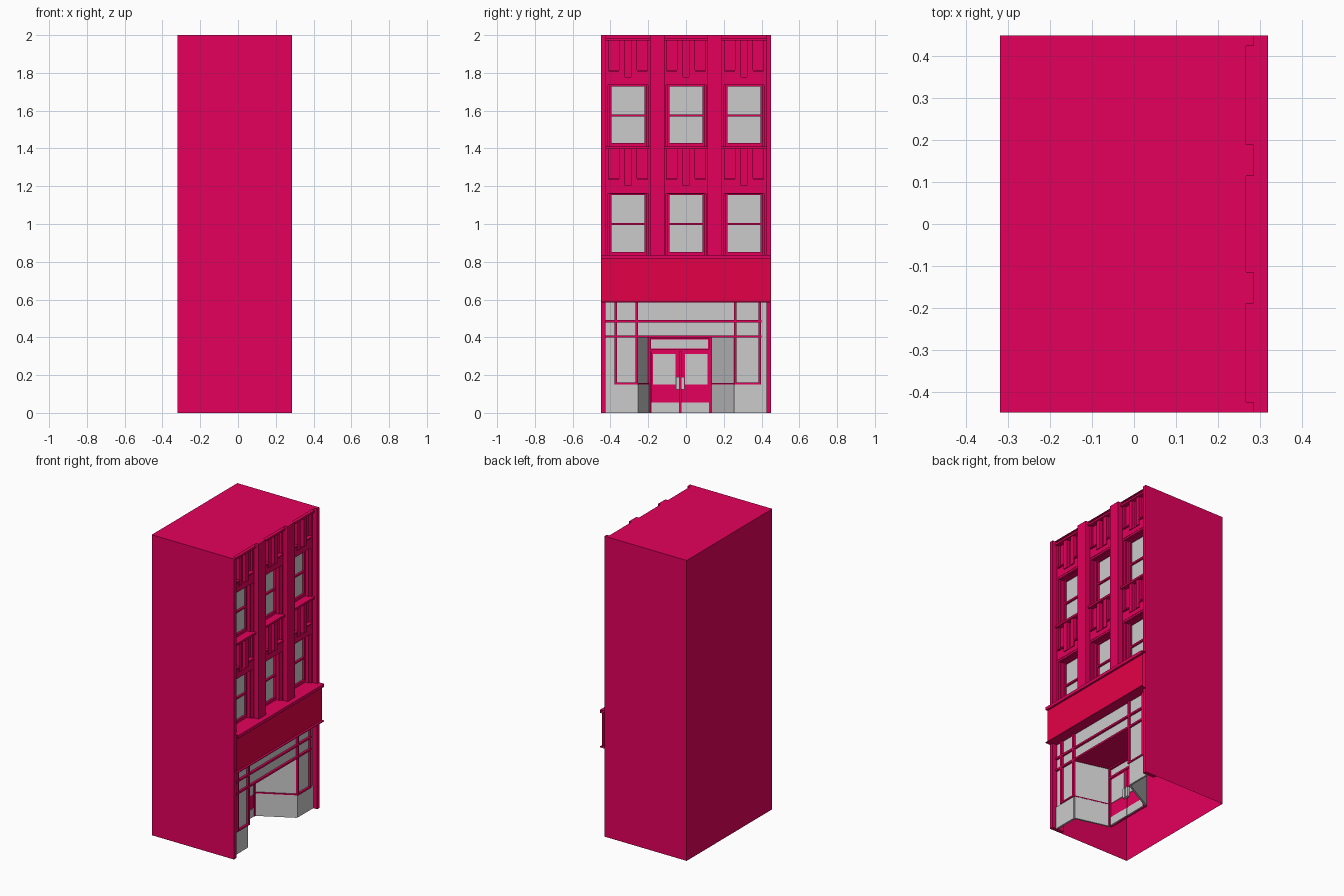
import bpy
import bmesh
from mathutils import Vector

default_cube = bpy.data.objects.get("Cube")
if default_cube:
    bpy.data.objects.remove(default_cube, do_unlink=True)


def make_material(name, red, green, blue):
    material = bpy.data.materials.new(name)
    material.use_nodes = True
    colour = (red, green, blue, 1)
    material.diffuse_color = colour
    material.node_tree.nodes["Principled BSDF"].inputs["Base Color"].default_value = colour
    return material


crimson = make_material("crimson paint", 0.78, 0, 0.105)
scarlet = make_material("scarlet sign", 0.78, 0, 0.063)
grey = make_material("pale grey glass", 0.6, 0.6, 0.6)


def finish(name, bm, material):
    bmesh.ops.recalc_face_normals(bm, faces=bm.faces)
    mesh = bpy.data.meshes.new(name)
    bm.to_mesh(mesh)
    bm.free()
    mesh.materials.append(material)
    part = bpy.data.objects.new(name, mesh)
    bpy.context.collection.objects.link(part)


def prism(bm, outline, bottom, top):
    """Extrude a plan outline between two heights."""
    base = bm.faces.new([bm.verts.new((x, y, bottom)) for x, y in outline])
    grown = bmesh.ops.extrude_face_region(bm, geom=[base])["geom"]
    moved = [v for v in grown if isinstance(v, bmesh.types.BMVert)]
    bmesh.ops.translate(bm, verts=moved, vec=(0, 0, top - bottom))


def box(bm, back, front, left, right, bottom, top):
    prism(bm, [(back, left), (front, left), (front, right), (back, right)], bottom, top)


def jambs_and_head(bm, back, front, centre, half, bottom, top, width):
    """Three-sided surround standing on a sill."""
    box(bm, back, front, centre - half, centre - half + width, bottom, top)
    box(bm, back, front, centre + half - width, centre + half, bottom, top)
    box(bm, back, front, centre - half + width, centre + half - width, top - width, top)


def panel(bm, start, end, bottom, top, thickness, offset=0):
    """Upright slab along a plan line, offset towards the street."""
    a, b = Vector(start), Vector(end)
    along = (b - a).normalized()
    out = Vector((along.y, -along.x))
    near, far = out * (offset + thickness), out * offset
    prism(bm, [a + far, b + far, b + near, a + near], bottom, top)


# Overall sizes
BACK, WALL, PIER = -0.32, 0.267, 0.285
HALF, TOP = 0.45, 2.0
GLASS = 0.2
SIGN_LOW, SIGN_HIGH = 0.585, 0.835

# Hollow building shell, open at the base and the street side
bm = bmesh.new()
box(bm, BACK, WALL, -HALF, HALF, 0, TOP)
opened = [f for f in bm.faces if f.calc_center_median().x > 0.2
          or f.calc_center_median().z < 0.01]
bmesh.ops.delete(bm, geom=opened, context="FACES")
finish("building_shell", bm, crimson)

# Piers between the bays and at both corners
bm = bmesh.new()
for side in (-1, 1):
    box(bm, GLASS, PIER, *sorted((side * 0.115, side * 0.19)), SIGN_LOW, TOP)
    box(bm, GLASS, PIER, *sorted((side * 0.425, side * HALF)), 0, TOP)
finish("facade_piers", bm, crimson)

# Three bays on two storeys
trim, panes = bmesh.new(), bmesh.new()
for centre in (-0.307, 0, 0.307):
    left, right = centre - 0.118, centre + 0.118
    for sill in (SIGN_HIGH, 1.41):
        head = sill + 0.338
        rail = sill + 0.164
        # Stepped window surround, sash and meeting rail
        jambs_and_head(trim, GLASS, 0.25, centre, 0.118, sill, head, 0.012)
        jambs_and_head(trim, GLASS, 0.235, centre, 0.106, sill, head - 0.005, 0.008)
        jambs_and_head(trim, GLASS, 0.213, centre, 0.098, sill, head - 0.01, 0.01)
        box(trim, GLASS, 0.213, centre - 0.088, centre + 0.088, sill, sill + 0.018)
        box(trim, GLASS, 0.213, centre - 0.088, centre + 0.088, rail - 0.005, rail + 0.006)
        box(panes, GLASS - 0.005, GLASS, centre - 0.09, centre + 0.09, sill, head)
        # Spandrel with posts, ledges and a cap that forms the sill above
        base = head + 0.03
        cap = min(head + 0.237, TOP)
        box(trim, GLASS, 0.252, left, right, head, base)
        box(trim, GLASS, 0.235, left, right, base, cap)
        box(trim, GLASS, WALL, left, right, cap - 0.013, cap)
        for side in (-1, 1):
            post = sorted((centre + side * 0.017, centre + side * 0.047))
            ledge = sorted((centre + side * 0.047, centre + side * 0.103))
            edge = sorted((centre + side * 0.103, centre + side * 0.118))
            box(trim, GLASS, 0.258, *post, base, cap)
            box(trim, GLASS, 0.262, *ledge, base + 0.03, base + 0.038)
            box(trim, GLASS, 0.252, *ledge, base, base + 0.03)
            box(trim, GLASS, 0.25, *edge, base, cap)
finish("window_trim", trim, crimson)
finish("window_panes", panes, grey)


# Open-ended sign band with a moulding above and below
def sheet(name, profile, material):
    bm = bmesh.new()
    rows = [(bm.verts.new((x, -HALF, z)), bm.verts.new((x, HALF, z))) for x, z in profile]
    for (a, b), (c, d) in zip(rows, rows[1:]):
        bm.faces.new((a, b, d, c))
    finish(name, bm, material)


BOARD, LIP = 0.305, 0.319
BOARD_LOW, BOARD_HIGH = SIGN_LOW + 0.006, SIGN_HIGH - 0.02
sheet("sign_board", [(BOARD, BOARD_LOW), (BOARD, BOARD_HIGH)], scarlet)
sheet("sign_top_moulding", [(GLASS, SIGN_HIGH), (LIP, SIGN_HIGH),
                            (LIP, BOARD_HIGH), (BOARD, BOARD_HIGH)], crimson)
sheet("sign_bottom_moulding", [(BOARD, BOARD_LOW), (LIP, BOARD_LOW),
                               (LIP, SIGN_LOW), (0.24, SIGN_LOW)], crimson)

# Shopfront plan, running from the left corner around the entry recess
SHOP, DOOR, LINTEL, STALL = 0.25, 0.02, 0.405, 0.15
plan = [(SHOP, -0.425), (SHOP, -0.26), (DOOR, -0.2),
        (DOOR, 0.135), (SHOP, 0.26), (SHOP, 0.425)]
sections = [(plan[i], plan[i + 1]) for i in (0, 1, 3, 4)]

glazing, stall, bars = bmesh.new(), bmesh.new(), bmesh.new()
box(glazing, SHOP - 0.005, SHOP, -0.425, 0.425, LINTEL, SIGN_LOW)
for start, end in sections:
    panel(glazing, start, end, STALL, LINTEL, 0.005, -0.005)
    panel(stall, start, end, 0, STALL, 0.012, -0.005)
for start, end in sections[1:3]:
    panel(bars, start, end, STALL, STALL + 0.007, 0.008)
finish("shop_glazing", glazing, grey)
finish("stall_risers", stall, grey)

# Shopfront mullions and rails
BAR = SHOP + 0.014
for height in (LINTEL, 0.485):
    box(bars, SHOP, BAR, -0.425, 0.4, height - 0.006, height + 0.006)
for y in (-0.372, -0.26, 0.26, 0.39):
    box(bars, SHOP, BAR, y - 0.007, y + 0.007, STALL, SIGN_LOW)
box(bars, SHOP, BAR, -0.372, -0.26, STALL, STALL + 0.01)
box(bars, SHOP, BAR, 0.26, 0.39, STALL, STALL + 0.01)
finish("shop_bars", bars, crimson)

# Ceiling of the entry recess
bm = bmesh.new()
prism(bm, plan[1:5], LINTEL - 0.004, LINTEL)
finish("entry_ceiling", bm, crimson)

# Double doors with a fanlight
doors, lights, handles = bmesh.new(), bmesh.new(), bmesh.new()
MIDDLE = -0.03
box(doors, DOOR - 0.01, DOOR, -0.2, 0.135, 0, LINTEL)
jambs_and_head(doors, DOOR, DOOR + 0.015, -0.0325, 0.1675, 0, LINTEL, 0.012)
box(doors, DOOR, DOOR + 0.015, -0.19, 0.125, 0.325, 0.338)
box(lights, DOOR, DOOR + 0.004, -0.186, 0.116, 0.342, 0.388)
for side in (-1, 1):
    leaf = sorted((MIDDLE + side * 0.004, MIDDLE + side * 0.155))
    pane = sorted((MIDDLE + side * 0.026, MIDDLE + side * 0.145))
    grip = sorted((MIDDLE + side * 0.004, MIDDLE + side * 0.023))
    box(doors, DOOR, DOOR + 0.008, *leaf, 0, 0.325)
    box(lights, DOOR, DOOR + 0.012, *pane, STALL, 0.312)
    box(lights, DOOR, DOOR + 0.012, *leaf, 0, 0.055)
    box(handles, DOOR, DOOR + 0.025, *grip, 0.125, 0.19)
finish("entry_doors", doors, crimson)
finish("door_panes_and_kick_plates", lights, grey)
finish("door_handles", handles, grey)
